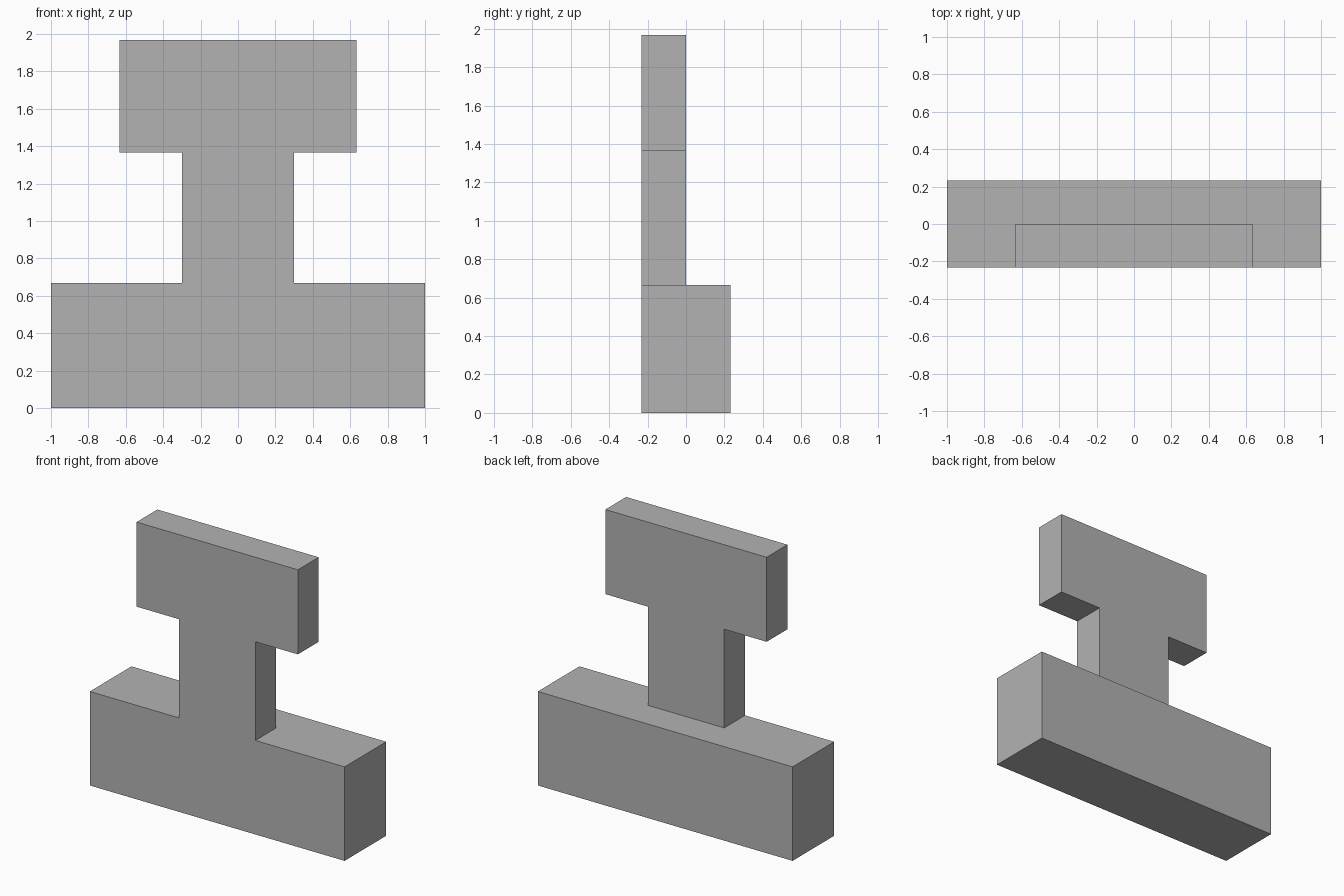
import bpy
import bmesh

default_cube = bpy.data.objects.get("Cube")
if default_cube:
    bpy.data.objects.remove(default_cube, do_unlink=True)

# Main dimensions
BASE_W, STEM_W, HEAD_W = 1.0, 0.3, 0.633    # half widths
BASE_TOP, HEAD_BOTTOM, HEAD_TOP = 0.667, 1.367, 1.967
FRONT, MIDDLE, BACK = -0.233, 0.0, 0.233

grey = bpy.data.materials.new("plain grey")
grey.use_nodes = True
colour = (0.45, 0.45, 0.45, 1)
grey.diffuse_color = colour
grey.node_tree.nodes["Principled BSDF"].inputs["Base Color"].default_value = colour


def mirrored(bm, right_side):
    """Vertices of a front outline, symmetrical about x = 0."""
    left_side = [(-x, z) for x, z in reversed(right_side)]
    return [bm.verts.new((x, FRONT, z)) for x, z in right_side + left_side]


def extrude(bm, faces, depth):
    """Push faces towards the back and return the new end faces."""
    geom = bmesh.ops.extrude_face_region(bm, geom=faces)["geom"]
    verts = [g for g in geom if isinstance(g, bmesh.types.BMVert)]
    bmesh.ops.translate(bm, verts=verts, vec=(0, depth, 0))
    return [g for g in geom if isinstance(g, bmesh.types.BMFace)]


bm = bmesh.new()

# Front of the base, sharing the foot of the stem with the upright
base = mirrored(bm, [(BASE_W, 0), (BASE_W, BASE_TOP), (STEM_W, BASE_TOP)])
foot_right, foot_left = base[2], base[3]
base_front = bm.faces.new(base)

# Front of the T-shaped upright: stem and head
upper = mirrored(bm, [(STEM_W, HEAD_BOTTOM), (HEAD_W, HEAD_BOTTOM), (HEAD_W, HEAD_TOP)])
upright_front = bm.faces.new([foot_right] + upper + [foot_left])

# Front half of the depth for everything, then the rear half of the base only
ends = extrude(bm, [base_front, upright_front], MIDDLE - FRONT)
base_end = min(ends, key=lambda f: f.calc_center_median().z)
extrude(bm, [base_end], BACK - MIDDLE)

# Merge coplanar faces into clean flat sides
bmesh.ops.dissolve_limit(bm, angle_limit=0.01, verts=bm.verts[:], edges=bm.edges[:])
bmesh.ops.recalc_face_normals(bm, faces=bm.faces[:])

mesh = bpy.data.meshes.new("base_with_upright")
bm.to_mesh(mesh)
bm.free()
mesh.materials.append(grey)
bpy.context.collection.objects.link(bpy.data.objects.new("base_with_upright", mesh))
